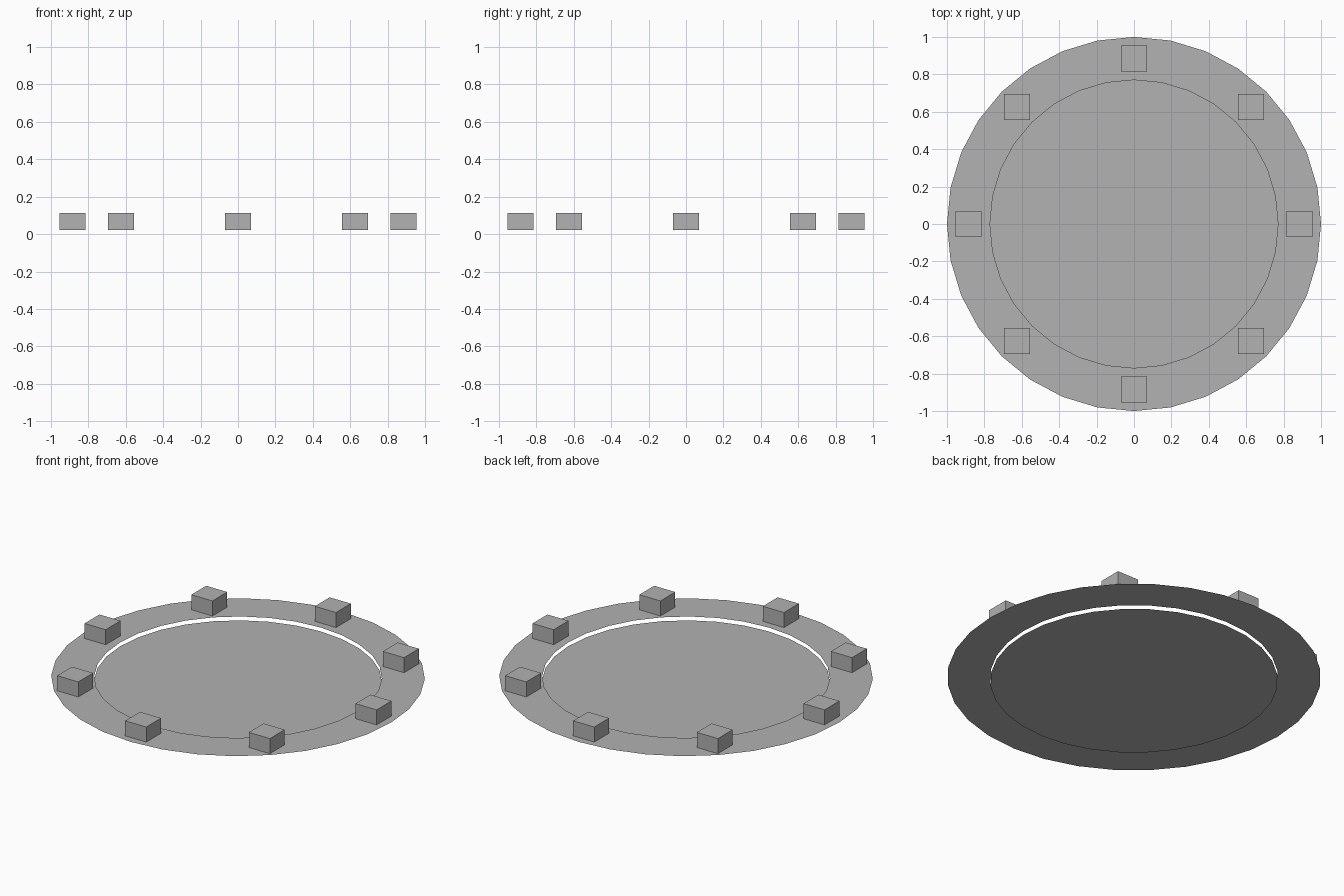
import bpy, bmesh, math

if "Cube" in bpy.data.objects:
    bpy.data.objects.remove(bpy.data.objects["Cube"])

SIDES = 32
R_OUT, R_IN = 1.0, 0.77
RING_Z = 0.023
BLOCK_W, BLOCK_TOP, BLOCK_R = 0.138, 0.112, 0.885

grey = bpy.data.materials.new("stone_grey")
grey.diffuse_color = (0.445, 0.445, 0.445, 1.0)
grey.use_nodes = True
grey.node_tree.nodes["Principled BSDF"].inputs["Base Color"].default_value = grey.diffuse_color


def finish(name, bm):
    mesh = bpy.data.meshes.new(name)
    bm.to_mesh(mesh)
    bm.free()
    mesh.materials.append(grey)
    obj = bpy.data.objects.new(name, mesh)
    bpy.context.collection.objects.link(obj)
    return obj


def circle(bm, radius, z):
    return [bm.verts.new((radius * math.cos(2 * math.pi * i / SIDES),
                          radius * math.sin(2 * math.pi * i / SIDES), z))
            for i in range(SIDES)]


# Flat centre disc on the ground
bm = bmesh.new()
bm.faces.new(circle(bm, R_IN, 0.0))
finish("centre_disc", bm)

# Flat outer ring, slightly raised
bm = bmesh.new()
inner, outer = circle(bm, R_IN, RING_Z), circle(bm, R_OUT, RING_Z)
for i in range(SIDES):
    j = (i + 1) % SIDES
    bm.faces.new((inner[i], outer[i], outer[j], inner[j]))
finish("outer_ring", bm)

# Eight axis-aligned blocks standing on the ring
for k in range(8):
    a = k * math.pi / 4
    bm = bmesh.new()
    bmesh.ops.create_cube(bm, size=1.0)
    bmesh.ops.scale(bm, vec=(BLOCK_W, BLOCK_W, BLOCK_TOP - RING_Z), verts=bm.verts)
    block = finish(f"block_{k + 1}", bm)
    block.location = (BLOCK_R * math.cos(a), BLOCK_R * math.sin(a),
                      (BLOCK_TOP + RING_Z) / 2)
